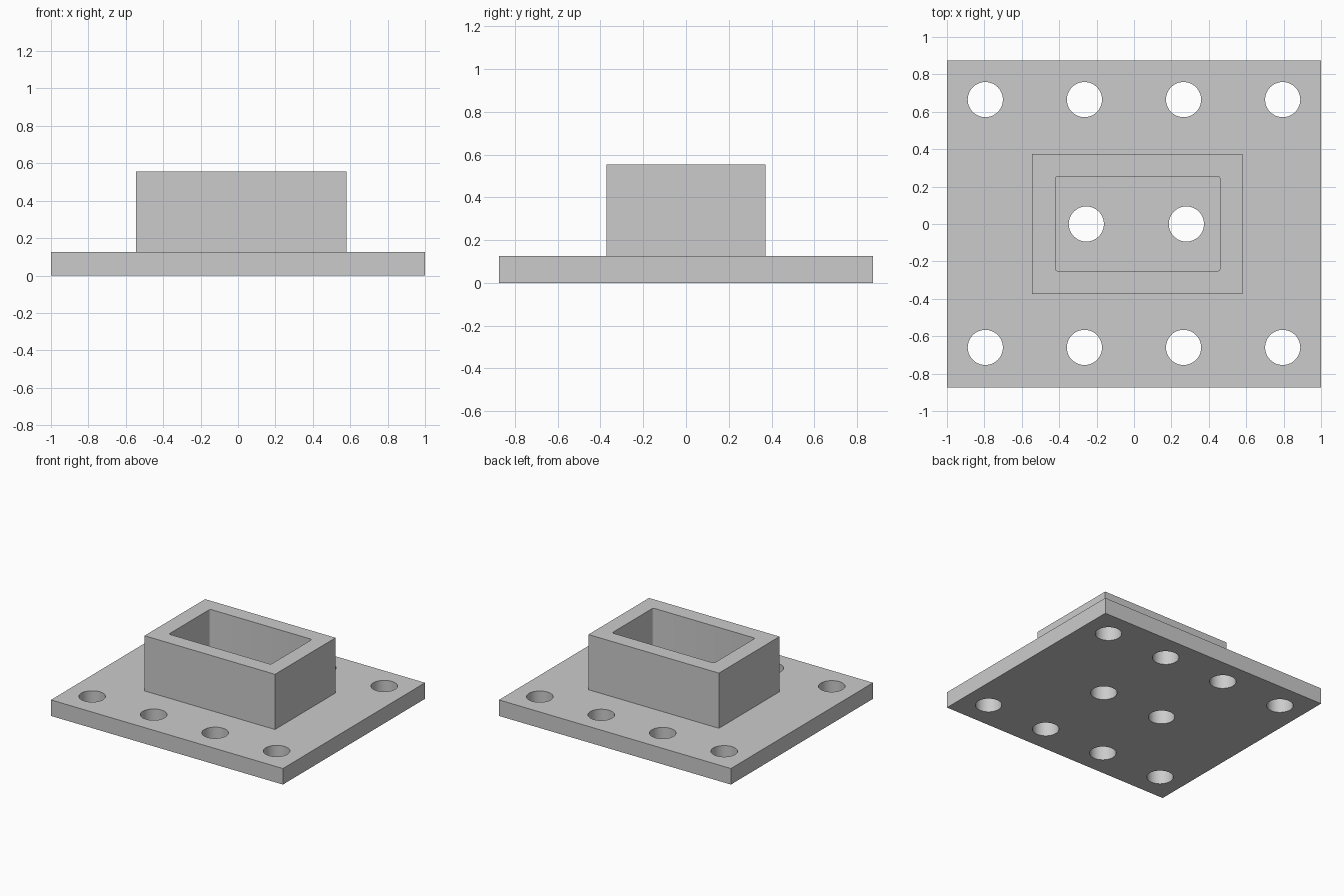
import bpy, bmesh, math
from mathutils import Matrix, Vector

if "Cube" in bpy.data.objects:
    bpy.data.objects.remove(bpy.data.objects["Cube"], do_unlink=True)

# Single grey material
grey = bpy.data.materials.new("machined_grey")
grey.use_nodes = True
colour = (0.6, 0.6, 0.6, 1)
grey.diffuse_color = colour
grey.node_tree.nodes["Principled BSDF"].inputs["Base Color"].default_value = colour

PLATE_TOP, TOP = 0.125, 0.555
HOLE_RADIUS = 0.094


def make_object(name, bm):
    mesh = bpy.data.meshes.new(name)
    bm.to_mesh(mesh)
    bm.free()
    mesh.materials.append(grey)
    obj = bpy.data.objects.new(name, mesh)
    bpy.context.collection.objects.link(obj)
    return obj


def box(name, low, high, corner=0):
    """Box between two corners, with optional rounded vertical edges."""
    low, high = Vector(low), Vector(high)
    bm = bmesh.new()
    bmesh.ops.create_cube(bm, size=1, matrix=Matrix.Translation((low + high) / 2)
                          @ Matrix.Diagonal((*(high - low), 1)))
    if corner:
        upright = [e for e in bm.edges
                   if abs(e.verts[0].co.z - e.verts[1].co.z) > 0.01]
        bmesh.ops.bevel(bm, geom=upright, offset=corner, segments=4,
                        profile=0.5, affect='EDGES')
    return make_object(name, bm)


def cut(obj, cutter):
    """Subtract the cutter from the part, then discard the cutter."""
    cutter.hide_render = True
    mod = obj.modifiers.new("cut", 'BOOLEAN')
    mod.operation = 'DIFFERENCE'
    mod.solver = 'EXACT'
    mod.object = cutter
    bpy.ops.object.select_all(action='DESELECT')
    bpy.context.view_layer.objects.active = obj
    obj.select_set(True)
    bpy.ops.object.modifier_apply(modifier=mod.name)
    bpy.data.objects.remove(cutter, do_unlink=True)
    bpy.ops.object.shade_smooth_by_angle(angle=math.radians(30))


# Base plate with two rows of bolt holes and two holes inside the socket
plate = box("base_plate", (-1, -0.875, 0), (1, 0.875, PLATE_TOP))
spots = [(x, y) for x in (-0.795, -0.265, 0.265, 0.795) for y in (-0.66, 0.665)]
spots += [(-0.255, 0), (0.28, 0)]
bm = bmesh.new()
for x, y in spots:
    bmesh.ops.create_cone(bm, cap_ends=True, segments=48, radius1=HOLE_RADIUS,
                          radius2=HOLE_RADIUS, depth=0.4,
                          matrix=Matrix.Translation((x, y, PLATE_TOP / 2)))
cut(plate, make_object("hole_cutter", bm))

# Rectangular socket open down to the plate
socket = box("socket_wall", (-0.545, -0.373, PLATE_TOP), (0.58, 0.373, TOP))
cut(socket, box("pocket_cutter", (-0.42, -0.252, 0), (0.46, 0.255, 0.8), 0.015))
